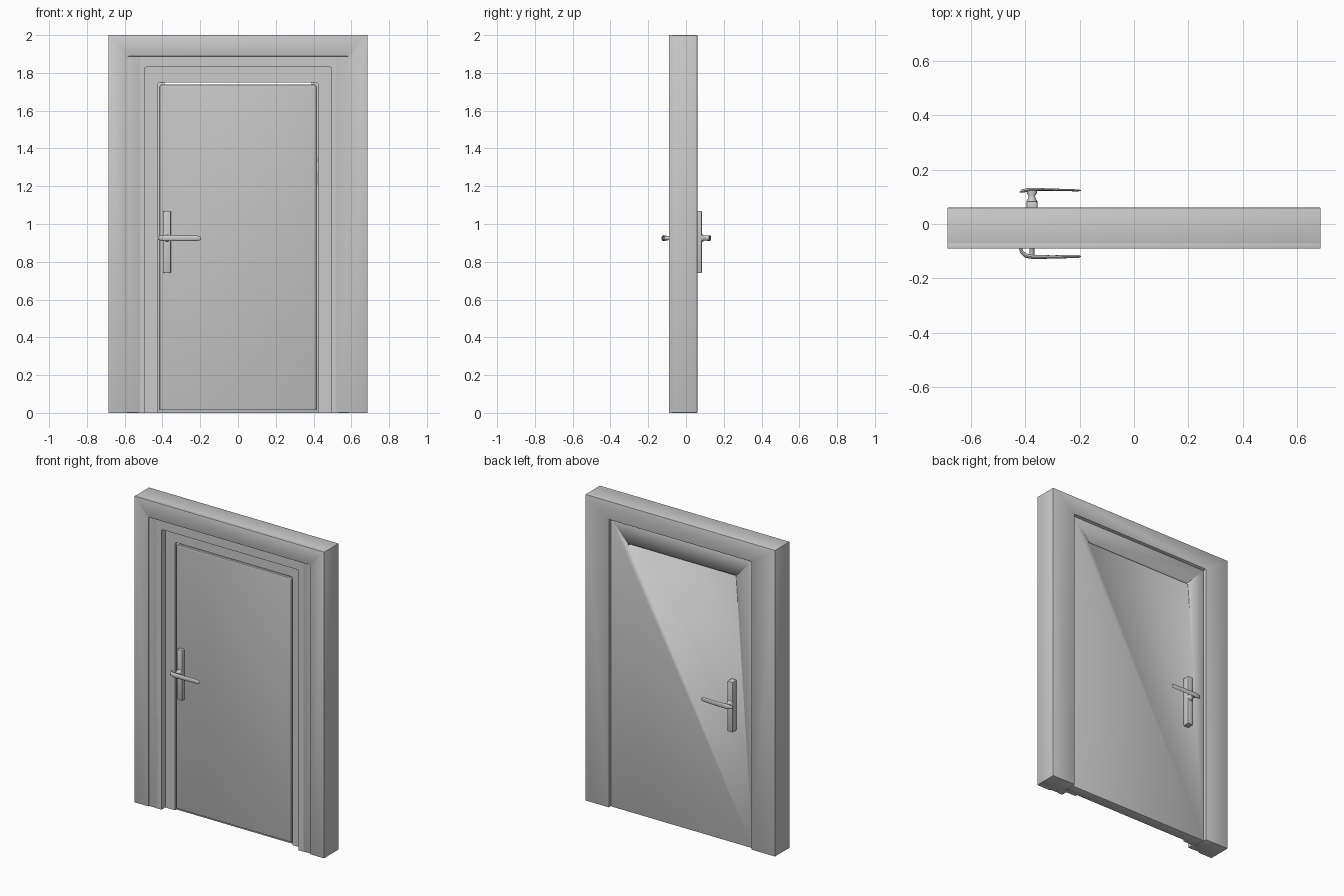
import bpy, bmesh, math
from mathutils import Vector

if "Cube" in bpy.data.objects:
    bpy.data.objects.remove(bpy.data.objects["Cube"])


def finish(name, bm, bevel=0.0):
    bmesh.ops.recalc_face_normals(bm, faces=bm.faces)
    me = bpy.data.meshes.new(name)
    bm.to_mesh(me)
    bm.free()
    ob = bpy.data.objects.new(name, me)
    bpy.context.collection.objects.link(ob)
    bpy.ops.object.select_all(action='DESELECT')
    bpy.context.view_layer.objects.active = ob
    ob.select_set(True)
    if bevel:
        m = ob.modifiers.new("bevel", 'BEVEL')
        m.width, m.segments, m.limit_method = bevel, 2, 'ANGLE'
        bpy.ops.object.modifier_apply(modifier=m.name)
    bpy.ops.object.shade_smooth_by_angle(angle=math.radians(35))
    return ob


def extrude_profile(name, pts, y0, y1, bevel=0.0):
    """Extrude an x-z outline from y0 to y1."""
    bm = bmesh.new()
    f = bm.faces.new([bm.verts.new((x, y0, z)) for x, z in pts])
    r = bmesh.ops.extrude_face_region(bm, geom=[f])
    bmesh.ops.translate(bm, vec=(0, y1 - y0, 0),
                        verts=[v for v in r["geom"] if isinstance(v, bmesh.types.BMVert)])
    return finish(name, bm, bevel)


def arch(w, top, r=0.0, z0=0.0):
    """Left foot, over the top, right foot; optional rounded top corners."""
    right = [(w, top)]
    if r:
        right = [(w - r + r * math.cos(a), top - r + r * math.sin(a))
                 for a in (math.pi / 2 * i / 5 for i in range(6))]
    left = [(-x, z) for x, z in right]
    return [(-w, z0)] + left + right[::-1] + [(w, z0)]


def door_surround(name, outer, inner, y0, y1, bevel=0.0):
    return extrude_profile(name, arch(*outer) + arch(*inner)[::-1], y0, y1, bevel)


def box(name, x0, x1, y0, y1, z0, z1, bevel=0.0):
    return extrude_profile(name, [(x0, z0), (x0, z1), (x1, z1), (x1, z0)], y0, y1, bevel)


def loft(name, stations, z):
    """Elliptical tube along an x-y path: (x, y, half thickness, half height)."""
    bm, n, rings = bmesh.new(), 16, []
    for i, (x, y, t, h) in enumerate(stations):
        a, b = stations[max(i - 1, 0)], stations[min(i + 1, len(stations) - 1)]
        d = Vector((b[0] - a[0], b[1] - a[1])).normalized()
        rings.append([bm.verts.new((x - d.y * t * math.cos(q), y + d.x * t * math.cos(q),
                                    z + h * math.sin(q)))
                      for q in (2 * math.pi * k / n for k in range(n))])
    for r, s in zip(rings, rings[1:]):
        for k in range(n):
            bm.faces.new((r[k], r[(k + 1) % n], s[(k + 1) % n], s[k]))
    bm.faces.new(rings[0])
    bm.faces.new(rings[-1])
    return finish(name, bm)


# Stepped frame
door_surround("frame_casing", (0.685, 2.0), (0.585, 1.888, 0.012), -0.09, -0.07, 0.002)
door_surround("frame_body", (0.685, 2.0), (0.515, 1.88), -0.082, 0.06, 0.003)
door_surround("frame_stop", (0.53, 1.885), (0.495, 1.83, 0.01), -0.082, -0.03)

# Door panel with a narrow through-slot near the top
panel = box("door_panel", -0.513, 0.513, -0.03, 0.04, 0.0, 1.877, 0.002)
cutter = box("slot_cutter", -0.39, 0.39, -0.1, 0.1, 1.738, 1.749)
cutter.hide_render = True
bpy.context.view_layer.objects.active = panel
m = panel.modifiers.new("slot", 'BOOLEAN')
m.operation, m.object, m.solver = 'DIFFERENCE', cutter, 'EXACT'
bpy.ops.object.modifier_apply(modifier=m.name)
bpy.data.objects.remove(cutter)

# Raised rim and leaf on the front, separated by a groove
door_surround("door_rim", (0.505, 1.855), (0.424, 1.75, 0.012), -0.043, -0.025)
extrude_profile("door_leaf", arch(0.415, 1.738, 0.015, 0.014), -0.043, -0.025, 0.004)

# Handles, one on each side of the door
HX, HZ = -0.375, 0.925
box("front_handle_plate", HX - 0.02, HX + 0.02, -0.068, -0.04, 0.74, 1.07, 0.006)
box("back_handle_plate", HX - 0.02, HX + 0.02, 0.035, 0.084, 0.74, 1.07, 0.006)
loft("front_handle_post", [(HX, -0.06, 0.019, 0.019), (HX, -0.08, 0.017, 0.017),
                           (HX, -0.09, 0.009, 0.011), (HX, -0.12, 0.009, 0.011)], HZ)
loft("back_handle_post", [(HX, 0.06, 0.02, 0.024), (HX, 0.085, 0.02, 0.022),
                          (HX, 0.095, 0.013, 0.014), (HX, 0.104, 0.012, 0.013),
                          (HX, 0.112, 0.018, 0.014), (HX, 0.124, 0.02, 0.014)], HZ)
loft("front_handle_lever", [(-0.418, -0.085, 0.005, 0.009), (-0.412, -0.103, 0.007, 0.013),
                            (-0.398, -0.116, 0.008, 0.015), (-0.37, -0.121, 0.008, 0.016),
                            (-0.30, -0.121, 0.006, 0.015), (-0.22, -0.119, 0.006, 0.014),
                            (-0.202, -0.119, 0.005, 0.011), (-0.195, -0.119, 0.002, 0.005)], HZ)
loft("back_handle_lever", [(-0.42, 0.117, 0.002, 0.005), (-0.41, 0.121, 0.006, 0.012),
                           (-0.385, 0.126, 0.007, 0.016), (-0.35, 0.127, 0.005, 0.016),
                           (-0.30, 0.126, 0.004, 0.015), (-0.22, 0.124, 0.004, 0.014),
                           (-0.202, 0.123, 0.003, 0.011), (-0.195, 0.123, 0.001, 0.005)], HZ)
